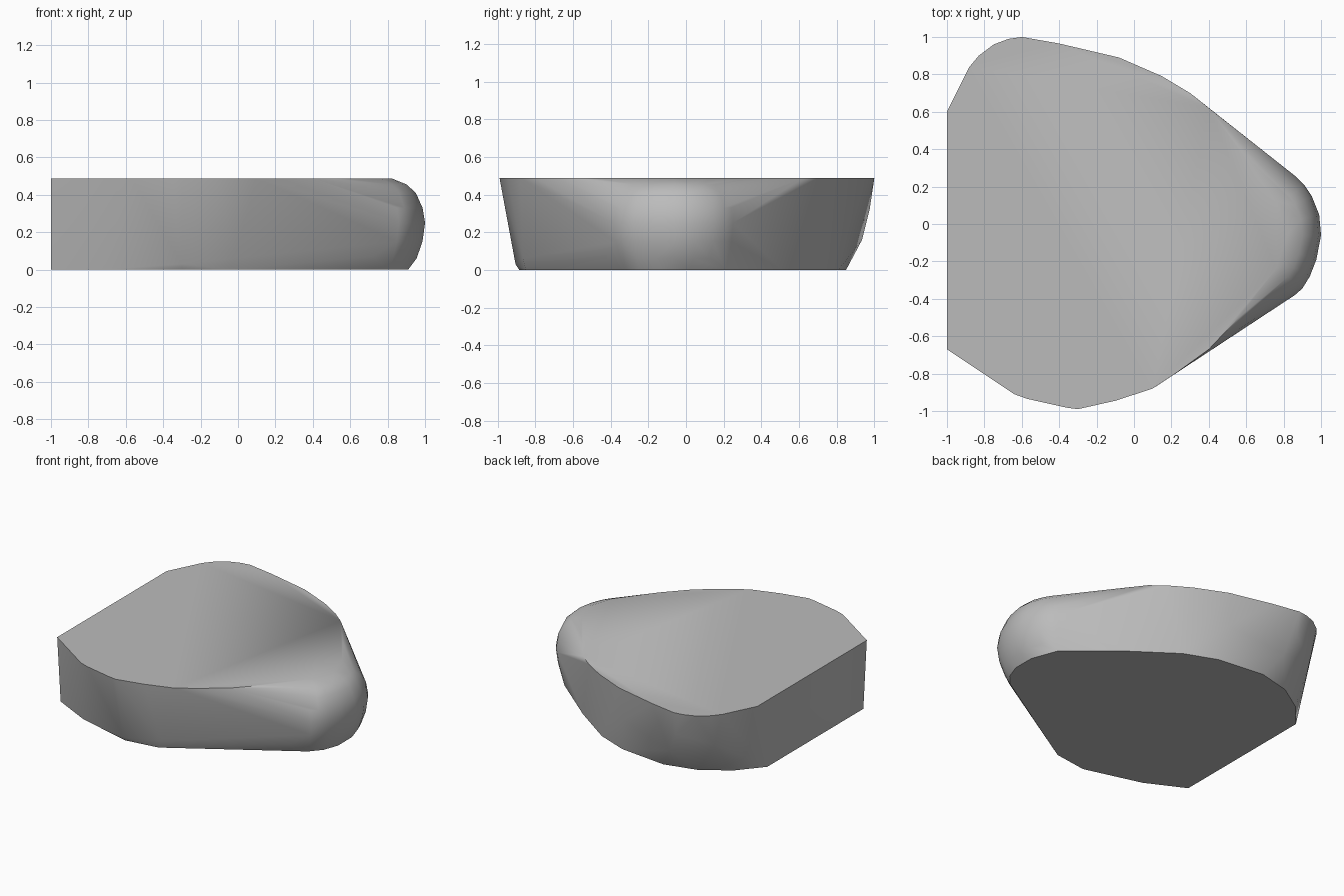
import bpy, bmesh, math
from mathutils import Vector

cube = bpy.data.objects.get("Cube")
if cube:
    bpy.data.objects.remove(cube, do_unlink=True)

HEIGHT = 0.488

# Outlines of the flat top, the flat base and the bulging rounded tip
top = [(-1, -.67), (-.64, -.91), (-.57, -.935), (-.36, -.982), (-.3, -.99), (-.1, -.945),
       (.1, -.88), (.22, -.8), (.4, -.67), (.56, -.5), (.76, -.24), (.82, -.06), (.76, .12),
       (.6, .36), (.4, .62), (.3, .7), (.15, .79), (-.08, .89), (-.4, .965), (-.6, 1),
       (-.67, .99), (-.75, .96), (-.83, .9), (-.88, .84), (-1, .6)]
base = [(-1, -.63), (-.72, -.77), (-.3, -.885), (-.05, -.85), (.8, -.33), (.87, -.25),
        (.91, -.14), (.91, .02), (.84, .21), (.48, .51), (.18, .72), (-.05, .81),
        (-.41, .85), (-.65, .79), (-.85, .66), (-1, .485)]
tip = [(.86, -.38), (.9, -.345), (.94, -.28), (.975, -.19), (1, -.06), (.99, .05),
       (.95, .15), (.91, .21), (.87, .25)]
tip_centre = Vector((.55, -.06))
tip_rings = [(.06, .9), (.15, .97), (.25, 1), (.33, .97), (.41, .89), (.455, .78)]  # height, scale

points = [(x, y, HEIGHT) for x, y in top] + [(x, y, 0) for x, y in base]
for z, scale in tip_rings:
    for p in tip:
        q = tip_centre + (Vector(p) - tip_centre) * scale
        points.append((q.x, q.y, z))

# Belly of the back wall and the narrow chamfer under the front wall
points += [(-.6, .975, .32), (-.52, .935, .16), (-.82, .84, .25), (-.1, .87, .25)]
points += [(-.3, -.905, .03), (-.02, -.865, .06), (.72, -.43, .07)]

# Wrap all the outlines in one convex stone
bm = bmesh.new()
for p in points:
    bm.verts.new(p)
hull = bmesh.ops.convex_hull(bm, input=bm.verts)
unused = {v for v in hull["geom_interior"] + hull["geom_unused"]
          if isinstance(v, bmesh.types.BMVert)}
bmesh.ops.delete(bm, geom=list(unused), context="VERTS")
bmesh.ops.dissolve_limit(bm, angle_limit=math.radians(1), verts=bm.verts, edges=bm.edges)
bmesh.ops.recalc_face_normals(bm, faces=bm.faces)

mesh = bpy.data.meshes.new("stone_slab")
bm.to_mesh(mesh)
bm.free()
stone = bpy.data.objects.new("stone_slab", mesh)
bpy.context.collection.objects.link(stone)

# Plain grey stone
grey = (.5, .5, .5, 1)
mat = bpy.data.materials.new("stone_grey")
mat.diffuse_color = grey
mat.use_nodes = True
shader = mat.node_tree.nodes["Principled BSDF"]
shader.inputs["Base Color"].default_value = grey
shader.inputs["Roughness"].default_value = .9
mesh.materials.append(mat)

bpy.context.view_layer.objects.active = stone
stone.select_set(True)
bpy.ops.object.shade_smooth_by_angle(angle=math.radians(35))
